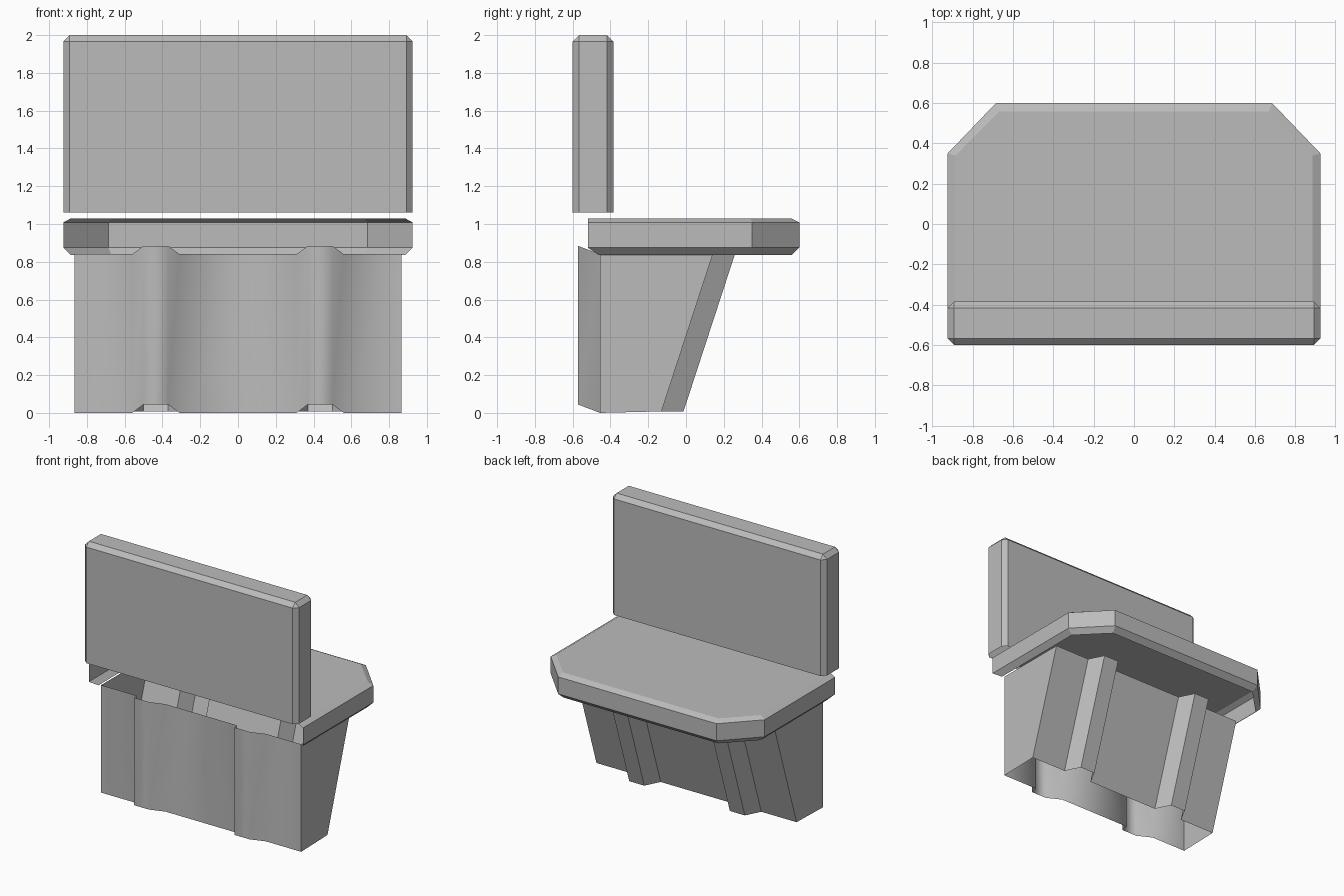
import bpy
import bmesh
import math

cube = bpy.data.objects.get("Cube")
if cube:
    bpy.data.objects.remove(cube, do_unlink=True)

GREY = (0.5, 0.5, 0.5, 1.0)
grey = bpy.data.materials.new("plain_grey")
grey.use_nodes = True
grey.diffuse_color = GREY
grey.node_tree.nodes["Principled BSDF"].inputs["Base Color"].default_value = GREY


def finish(name, bm):
    """Turn a bmesh into a named grey object."""
    mesh = bpy.data.meshes.new(name)
    bm.to_mesh(mesh)
    bm.free()
    mesh.materials.append(grey)
    obj = bpy.data.objects.new(name, mesh)
    bpy.context.collection.objects.link(obj)
    return obj


def skin(bm, loops, smooth=False):
    """Join successive point rows with quads."""
    rows = [[bm.verts.new(p) for p in loop] for loop in loops]
    for low, high in zip(rows, rows[1:]):
        for i in range(len(low) - 1):
            face = bm.faces.new((low[i], low[i + 1], high[i + 1], high[i]))
            face.smooth = smooth
    return rows


def mirrored(half):
    """Extend a +x half outline with its -x reflection."""
    return half + [(-x, y) for x, y in reversed(half)]


# Seat: thin shell, open at the rear and underneath, with chamfered rims
OUTER = mirrored([(0.925, -0.52), (0.925, 0.35), (0.685, 0.6)])
TOP_RIM = mirrored([(0.885, -0.52), (0.885, 0.34), (0.67, 0.558)])
LOW_RIM = mirrored([(0.885, -0.46), (0.885, 0.34), (0.67, 0.558)])
bm = bmesh.new()
levels = [(LOW_RIM, 0.835), (OUTER, 0.875), (OUTER, 1.008), (TOP_RIM, 1.03)]
rows = skin(bm, [[(x, y, z) for x, y in outline] for outline, z in levels])
bm.faces.new(rows[-1])
finish("seat", bm)

# Backrest: slab with every edge chamfered except the open bottom
BOTTOM, TOP = 1.06, 2.0
bm = bmesh.new()
bmesh.ops.create_cube(bm, size=1)
for v in bm.verts:
    v.co.x *= 1.85
    v.co.y = v.co.y * 0.215 - 0.4925
    v.co.z = TOP if v.co.z > 0 else BOTTOM
base = [f for f in bm.faces if f.normal.z < -0.9 or all(v.co.z == BOTTOM for v in f.verts)]
bmesh.ops.delete(bm, geom=base, context='FACES_ONLY')
edges = [e for e in bm.edges if any(v.co.z > 1.5 for v in e.verts)]
bmesh.ops.bevel(bm, geom=edges, offset=0.033, segments=1, affect='EDGES', profile=0.5)
bmesh.ops.recalc_face_normals(bm, faces=bm.faces)
finish("backrest", bm)

# Support: hollow pedestal with a pair of vertical ribs on both broad walls
RIB = 0.117
HALF = [(0.865, 0), (0.56, 0), (0.5, RIB), (0.37, RIB), (0.31, 0)]
profile = mirrored(HALF)
HEIGHT = 0.84
RISE = 0.38

bm = bmesh.new()
# upright wall, whose rims climb along the ribs
front = [[(-x, -0.455 - d, z + d * RISE) for x, d in profile] for z in (0, HEIGHT)]
skin(bm, front, smooth=True)
# sloping wall
back = [[(x, y + d, z) for x, d in profile] for y, z in ((-0.13, 0.008), (0.142, HEIGHT))]
skin(bm, back)
# flat end walls
for s in (1, -1):
    pts = [(s * 0.865, y, z) for y, z in ((-0.455, 0), (-0.13, 0.008), (0.142, HEIGHT), (-0.455, HEIGHT))]
    bm.faces.new([bm.verts.new(p) for p in pts[::s]])
bmesh.ops.remove_doubles(bm, verts=bm.verts, dist=0.0005)
bmesh.ops.recalc_face_normals(bm, faces=bm.faces)
finish("support", bm)
